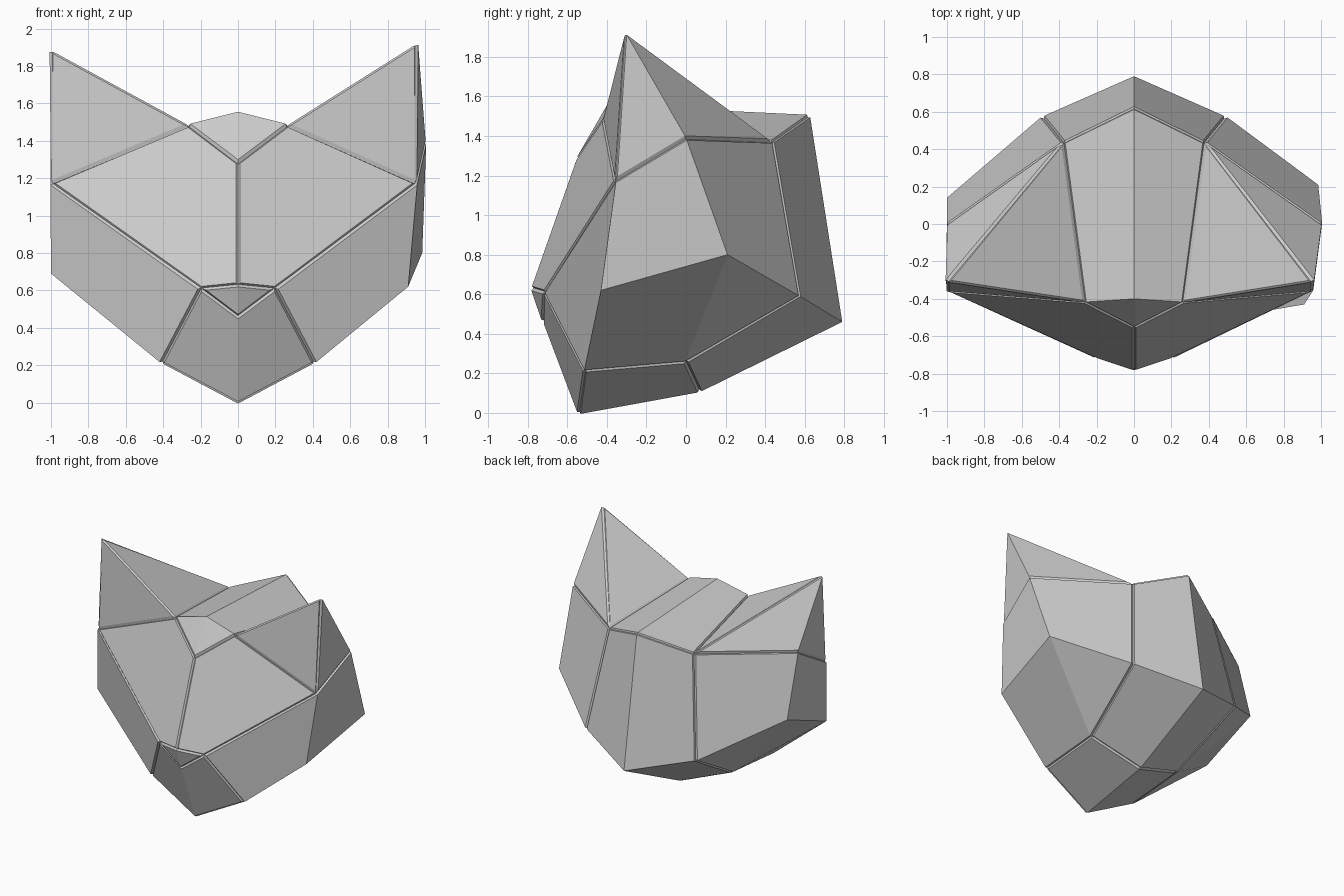
import bpy, bmesh
from mathutils import Vector

if "Cube" in bpy.data.objects:
    bpy.data.objects.remove(bpy.data.objects["Cube"])

# Key corners of the faceted animal head (centre line, then right side)
MID = dict(T=(0, -.555, 1.285), S=(0, -.40, 1.555), U=(0, .625, 1.505), V=(0, .79, .46),
           M=(0, .07, .105), N=(0, -.545, -.006), R=(0, -.725, .46), P=(0, -.785, .63))
SIDE = dict(A=(.955, -.31, 1.92), B=(.955, -.36, 1.175), C=(.265, -.42, 1.485),
            D=(.38, .44, 1.375), E=(1.005, 0, 1.39), G=(.49, .575, .59),
            H=(.985, .21, .80), I=(.91, -.43, .62), J=(.41, -.515, .21),
            K=(.41, 0, .255), Q=(.20, -.72, .61))
# The left side is flattened against x = -1
FLAT = dict(A=(-1.0, -.31, 1.885), B=(-1.0, -.36, 1.175), E=(-1.0, 0, 1.385),
            H=(-1.0, .14, .89), I=(-1.0, -.36, .69))
CENTRE = Vector((0, -.05, .75))
GAP, DEPTH = .012, .014


def corner(key, sign):
    if key in MID:
        return Vector(MID[key])
    if sign < 0 and key in FLAT:
        return Vector(FLAT[key])
    x, y, z = SIDE[key]
    return Vector((x * sign, y, z))


def panel(name, faces, signs):
    """One panel of flat facets, its rim chamfered inwards to leave a seam groove."""
    bm = bmesh.new()
    verts = {}
    for sign in signs:
        for face in faces.split():
            loop = []
            for k in face:
                tag = (k, 0 if k in MID else sign)
                if tag not in verts:
                    verts[tag] = bm.verts.new(corner(k, sign))
                loop.append(verts[tag])
            f = bm.faces.new(loop)
            f.normal_update()
            if f.normal.dot(f.calc_center_median() - CENTRE) < 0:
                f.normal_flip()
    bm.normal_update()
    bmesh.ops.inset_region(bm, faces=bm.faces[:], thickness=GAP, depth=0,
                           use_boundary=True, use_even_offset=True)
    rim = {v for e in bm.edges if e.is_boundary for v in e.verts}
    for v in rim:
        v.co += (CENTRE - v.co).normalized() * DEPTH
    mesh = bpy.data.meshes.new(name)
    bm.to_mesh(mesh)
    bm.free()
    bpy.context.collection.objects.link(bpy.data.objects.new(name, mesh))


# Panels spanning the centre line
panel("nose", "PQR", (1, -1))
panel("muzzle", "QRNJ", (1, -1))
panel("chin", "NJKM", (1, -1))
panel("crown", "TCS SCDU", (1, -1))
panel("back_of_head", "UDGV VGKM", (1, -1))

# Panels made once for each side
for side, s in (("right", 1), ("left", -1)):
    panel("face_" + side, "TCBQP", (s,))
    panel("ear_front_" + side, "ABC", (s,))
    panel("ear_inner_" + side, "ACD", (s,))
    panel("ear_outer_" + side, "ABE AED", (s,))
    panel("cheek_" + side, "BQJI BIHE EHGD IJKH HKG", (s,))
